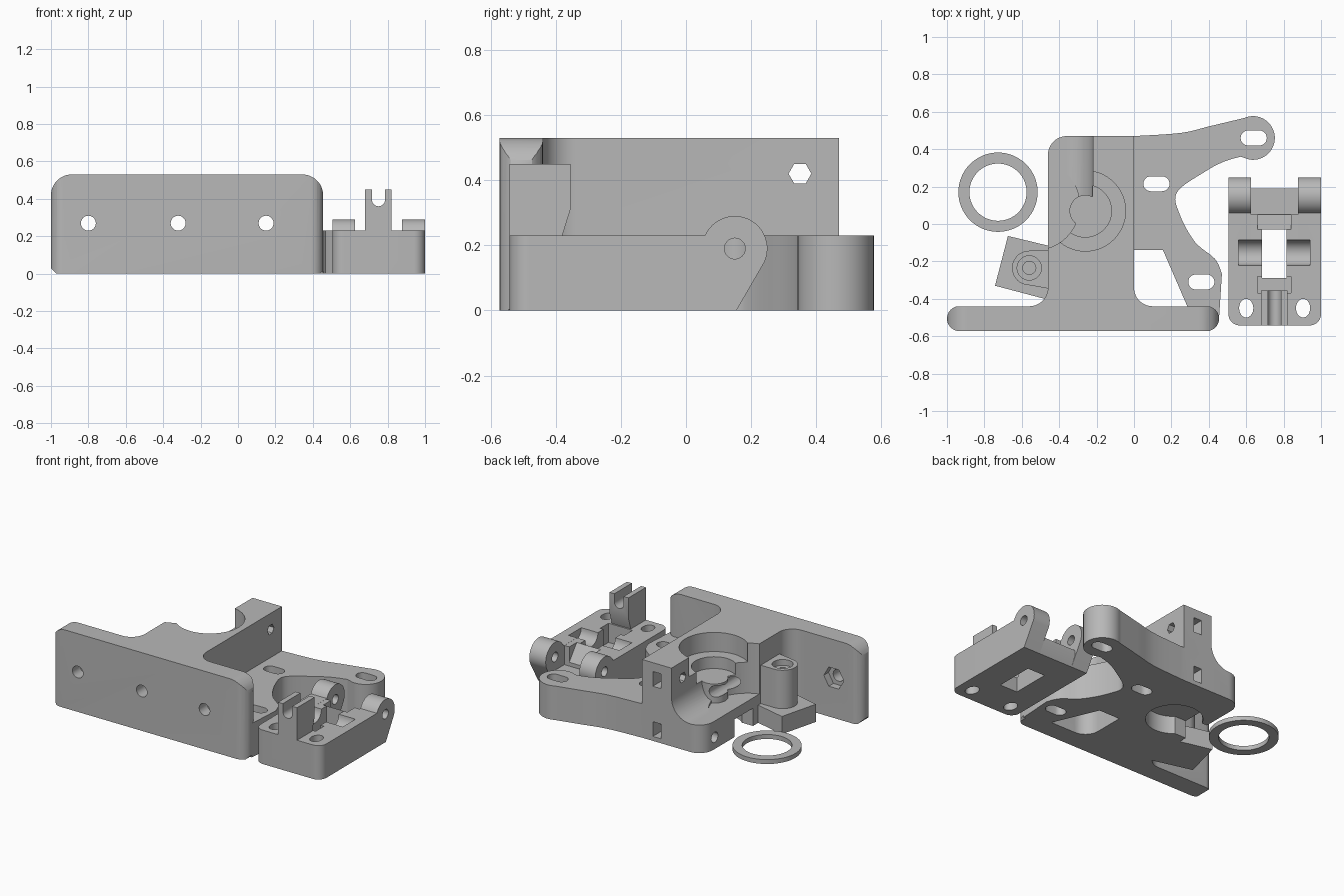
import bpy, bmesh
from math import cos, sin, radians

cube = bpy.data.objects.get("Cube")
if cube:
    bpy.data.objects.remove(cube, do_unlink=True)

grey = bpy.data.materials.new("plain grey")
grey.use_nodes = True
grey.diffuse_color = (0.48, 0.48, 0.48, 1)
grey.node_tree.nodes["Principled BSDF"].inputs["Base Color"].default_value = grey.diffuse_color


def arc(cx, cy, r, a0, a1, n=12, ry=None):
    ry = ry or r
    angles = [radians(a0 + (a1 - a0) * i / n) for i in range(n + 1)]
    return [(cx + r * cos(a), cy + ry * sin(a)) for a in angles]


def circle(cx, cy, r, n=40, ry=None):
    return arc(cx, cy, r, 0, 360, n, ry)[:-1]


def rect(x0, x1, y0, y1):
    return [(x0, y0), (x1, y0), (x1, y1), (x0, y1)]


def slot(cx, cy, half, r):
    return arc(cx + half, cy, r, -90, 90) + arc(cx - half, cy, r, 90, 270)


def spline(p, n=6):
    """Smooth curve through the given points."""
    q = [p[0]] + p + [p[-1]]
    out = []
    for a, b, c, d in zip(q, q[1:], q[2:], q[3:]):
        for i in range(n):
            t = i / n
            out.append(tuple(0.5 * (2 * b[k] + (c[k] - a[k]) * t
                       + (2 * a[k] - 5 * b[k] + 4 * c[k] - d[k]) * t * t
                       + (3 * b[k] - a[k] - 3 * c[k] + d[k]) * t ** 3) for k in (0, 1)))
    return out + [p[-1]]


def prism(pts, lo, hi, axis="z", name="helper"):
    """Extrude a profile along an axis; x uses (y, z), y uses (x, z), z uses (x, y)."""
    place = {"x": lambda u, v, w: (w, u, v), "y": lambda u, v, w: (u, w, v),
             "z": lambda u, v, w: (u, v, w)}[axis]
    bm = bmesh.new()
    low = [bm.verts.new(place(u, v, lo)) for u, v in pts]
    high = [bm.verts.new(place(u, v, hi)) for u, v in pts]
    bm.faces.new(low)
    bm.faces.new(high)
    for i in range(len(pts)):
        j = (i + 1) % len(pts)
        bm.faces.new((low[i], low[j], high[j], high[i]))
    bmesh.ops.recalc_face_normals(bm, faces=bm.faces)
    mesh = bpy.data.meshes.new(name)
    bm.to_mesh(mesh)
    bm.free()
    mesh.materials.append(grey)
    ob = bpy.data.objects.new(name, mesh)
    bpy.context.collection.objects.link(ob)
    return ob


def combine(ob, tool, operation):
    tool.hide_render = True
    mod = ob.modifiers.new("join", "BOOLEAN")
    mod.operation, mod.solver, mod.object = operation, "EXACT", tool
    bpy.context.view_layer.objects.active = ob
    bpy.ops.object.modifier_apply(modifier=mod.name)
    bpy.data.objects.remove(tool, do_unlink=True)


def cut(ob, *args):
    combine(ob, prism(*args), "DIFFERENCE")


def add(ob, *args):
    combine(ob, prism(*args), "UNION")


def finish(ob):
    bpy.ops.object.select_all(action="DESELECT")
    ob.select_set(True)
    bpy.context.view_layer.objects.active = ob
    bpy.ops.object.shade_smooth_by_angle(angle=radians(30))


# Mounting flange with two lobes
inner = spline([(0.57, 0.36), (0.48, 0.333), (0.38, 0.28), (0.23, 0.17), (0.245, 0.05),
                (0.326, -0.096), (0.433, -0.187), (0.47, -0.267)])[::-1]
upper = spline([(0.59, 0.567), (0.41, 0.524), (0.25, 0.487), (0, 0.47)])
outline = [(-0.2, -0.5), (0.455, -0.5)] + inner + arc(0.636, 0.46, 0.117, -100, 110, 24) + upper + [(-0.2, 0.47)]
body = prism(outline, 0, 0.23, "z", "extruder_body")
cut(body, [(-0.02, -0.14), (0.155, -0.14), (0.285, -0.44), (-0.02, -0.44)], -0.1, 0.4)
for x, y in ((0.12, 0.215), (0.64, 0.46), (0.36, -0.31)):
    cut(body, slot(x, y, 0.03, 0.04), -0.1, 0.4)

# Tall central block, filleted into the plate
tall = ([(-0.56, -0.5), (0.1, -0.5)] + arc(0.1, -0.34, 0.1, 270, 180) + [(0, 0.47)]
        + arc(-0.36, 0.37, 0.1, 90, 180) + arc(-0.56, -0.34, 0.1, 0, -90))
add(body, tall, 0, 0.53)

# Stepped bearing seat, side groove and centre post
seat = (-0.26, 0.07)
cut(body, circle(*seat, 0.215, 56), 0.4, 0.7)
cut(body, circle(*seat, 0.14), 0.32, 0.7)
cut(body, [(-0.7, 0.19)] + arc(-0.36, 0.33, 0.14, -90, 0) + [(-0.22, 0.7), (-0.7, 0.7)], 0.08, 0.7, "y")
cut(body, circle(-0.53, 0.1, 0.24, 48), 0.19, 0.7)
add(body, circle(*seat, 0.085), 0.15, 0.32)
cut(body, circle(*seat, 0.175, 48), -0.1, 0.12)
cut(body, rect(-0.6, -0.3, -0.06, 0.14), -0.1, 0.12)

# Front plate: rounded in elevation and in plan
plate = prism([(-0.97, 0), (0.44, 0), (0.455, 0.015)] + arc(0.345, 0.42, 0.11, 0, 90)
              + arc(-0.89, 0.42, 0.11, 90, 180) + [(-1, 0.03)], -0.573, -0.44, "y")
plan = (arc(0.388, -0.506, 0.067, -90, 90) + arc(-0.933, -0.506, 0.067, 90, 270))
combine(plate, prism(plan, -0.1, 0.8), "INTERSECT")
combine(body, plate, "UNION")

# Hinge foot and boss
add(body, [(-0.743, -0.33), (-0.44, -0.41), (-0.4, -0.13), (-0.674, -0.064)], 0, 0.12)
add(body, arc(-0.56, -0.235, 0.092, 90, 250, 20) + [(-0.43, -0.35), (-0.4, -0.143)], 0.1, 0.38)
cut(body, circle(-0.56, -0.235, 0.065, 32), 0.34, 0.6)
cut(body, circle(-0.56, -0.235, 0.035, 24), 0.06, 0.6)

# Plate bolt holes with hexagonal pockets
for x in (-0.8, -0.32, 0.15):
    cut(body, circle(x, 0.27, 0.04, 24), -0.8, 0.8, "y")
for x in (-0.8, 0.15):
    cut(body, circle(x, 0.27, 0.075, 6), -0.49, -0.38, "y")

# Clamp screw holes and nut slots
cut(body, circle(0.35, 0.42, 0.035, 6), -0.4, 0.1, "x")
cut(body, circle(0.35, 0.08, 0.035, 24), -0.6, -0.05, "x")
for z in (0.42, 0.08):
    cut(body, rect(-0.14, -0.08, z - 0.05, z + 0.05), 0.29, 0.6, "y")
finish(body)

# Idler arm block with pivot lugs
block = (arc(0.565, -0.482, 0.06, 180, 270) + arc(0.94, -0.482, 0.06, 270, 360)
         + [(1, 0.05), (0.505, 0.05)])
idler = prism(block, 0, 0.23, "z", "idler_arm")
cut(idler, [(-0.03, 0.24), (-0.03, 0.23), (0.07, 0.1), (0.1, 0.24)], 0.66, 0.84, "x")
lug = [(-0.1, 0), (0.155, 0)] + arc(0.15, 0.19, 0.1, -25, 156, 24) + [(-0.1, 0.23)]
for x0, x1 in ((0.505, 0.625), (0.877, 1)):
    add(idler, lug, x0, x1, "x")
add(idler, [(-0.02, 0), (0.155, 0), (0.19, 0.07), (0.19, 0.1), (-0.02, 0.1)], 0.6, 0.9, "x")
cut(idler, circle(0.15, 0.19, 0.032, 24), 0.3, 1.2, "x")

# Bearing window, ledge and axle groove
cut(idler, rect(0.685, 0.815, -0.29, -0.03), -0.1, 0.5)
cut(idler, rect(0.66, 0.84, -0.37, -0.28), 0.1, 0.5)
cut(idler, circle(-0.153, 0.23, 0.068, 32), 0.56, 0.94, "x")

# Notched spring post
add(idler, [(-0.542, 0.1), (-0.38, 0.1), (-0.38, 0.23), (-0.355, 0.31), (-0.355, 0.45), (-0.542, 0.45)],
    0.68, 0.822, "x")
cut(idler, arc(0.751, 0.395, 0.035, 180, 360) + [(0.786, 0.6), (0.716, 0.6)], -0.7, -0.2, "y")
for x in (0.6, 0.904):
    cut(idler, circle(x, -0.45, 0.038, 28, 0.05), -0.1, 0.5)
finish(idler)

# Loose spacer ring
ring = prism(circle(-0.727, 0.17, 0.212, 64), 0, 0.03, "z", "spacer_ring")
cut(ring, circle(-0.727, 0.17, 0.153, 64), -0.1, 0.1)
finish(ring)
